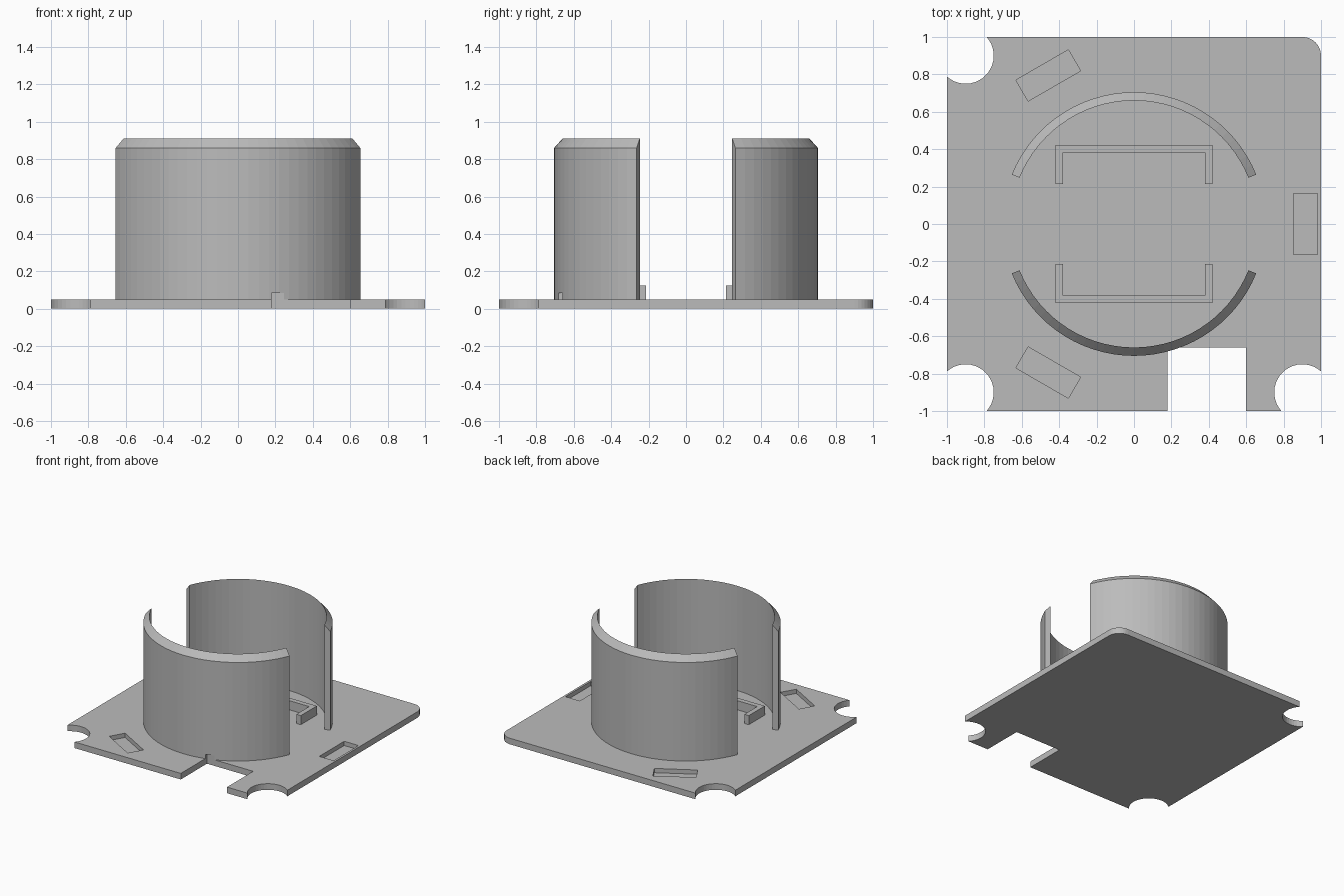
import bpy, bmesh
from math import radians, cos, sin
from mathutils import Matrix, Vector

cube = bpy.data.objects.get("Cube")
if cube:
    bpy.data.objects.remove(cube)

grey = bpy.data.materials.new("plain_grey")
grey.use_nodes = True
COLOUR = (0.5, 0.5, 0.5, 1)
grey.diffuse_color = COLOUR
grey.node_tree.nodes["Principled BSDF"].inputs["Base Color"].default_value = COLOUR

T = 0.05  # plate thickness


def finish(name, bm):
    bmesh.ops.recalc_face_normals(bm, faces=bm.faces)
    mesh = bpy.data.meshes.new(name)
    bm.to_mesh(mesh)
    bm.free()
    mesh.materials.append(grey)
    obj = bpy.data.objects.new(name, mesh)
    bpy.context.collection.objects.link(obj)
    return obj


def prism(name, outline, z0, z1):
    bm = bmesh.new()
    face = bm.faces.new([bm.verts.new((x, y, z0)) for x, y in outline])
    new = bmesh.ops.extrude_face_region(bm, geom=[face])["geom"]
    verts = [v for v in new if isinstance(v, bmesh.types.BMVert)]
    bmesh.ops.translate(bm, verts=verts, vec=(0, 0, z1 - z0))
    return finish(name, bm)


def rect(x0, x1, y0, y1):
    return [(x0, y0), (x1, y0), (x1, y1), (x0, y1)]


def arc(cx, cy, r, a0, a1, n):
    angles = [radians(a0 + (a1 - a0) * i / n) for i in range(n + 1)]
    return [(cx + r * cos(a), cy + r * sin(a)) for a in angles]


def cut(obj, cutter):
    mod = obj.modifiers.new("cut", "BOOLEAN")
    mod.operation, mod.solver, mod.object = "DIFFERENCE", "EXACT", cutter
    bpy.context.view_layer.objects.active = obj
    bpy.ops.object.modifier_apply(modifier=mod.name)
    bpy.data.objects.remove(cutter)


# Base plate: three bitten corners, one rounded corner and a front notch
C, R = 0.9, 0.15
OVER = 41.8  # angle past the quarter where the bite meets the plate edge
outline = arc(-C, -C, R, 90 + OVER, -OVER, 20)
outline += [(0.18, -1), (0.18, -0.66), (0.6, -0.66), (0.6, -1)]
outline += arc(C, -C, R, 180 + OVER, 90 - OVER, 20)
outline += arc(C, C, 0.1, 0, 90, 8)
outline += arc(-C, C, R, OVER, -90 - OVER, 20)
plate = prism("base_plate", outline, 0, T)

# Three shallow pockets around the centre
for angle in (0, 120, 240):
    pocket = prism("pocket_cutter", rect(0.852, 0.982, -0.162, 0.162), 0.015, 0.2)
    pocket.data.transform(Matrix.Rotation(radians(angle), 4, "Z"))
    cut(plate, pocket)


# Curved walls with a top that slopes outward
def curved_wall(name, start):
    bm = bmesh.new()
    section = [(0.66, T), (0.705, T), (0.705, 0.86), (0.66, 0.91)]
    n, rings = 30, []
    for i in range(n + 1):
        a = radians(start + 136 * i / n)
        rings.append([bm.verts.new((r * cos(a), r * sin(a), z)) for r, z in section])
    for a, b in zip(rings, rings[1:]):
        for k in range(4):
            j = (k + 1) % 4
            bm.faces.new((a[k], a[j], b[j], b[k]))
    bm.faces.new(rings[0])
    bm.faces.new(rings[-1])
    return finish(name, bm)


curved_wall("back_wall", 22)
front_wall = curved_wall("front_wall", 202)
cut(front_wall, prism("notch_cutter", rect(0.18, 0.6, -1, -0.66), -0.1, 0.085))

# U-shaped locating ribs inside the walls
rib = [(-0.42, 0.215), (-0.38, 0.215), (-0.38, 0.382), (0.38, 0.382),
       (0.38, 0.215), (0.42, 0.215), (0.42, 0.423), (-0.42, 0.423)]
for name, side in (("back_rib", 1), ("front_rib", -1)):
    prism(name, [(x, side * y) for x, y in rib], T, 0.125)
